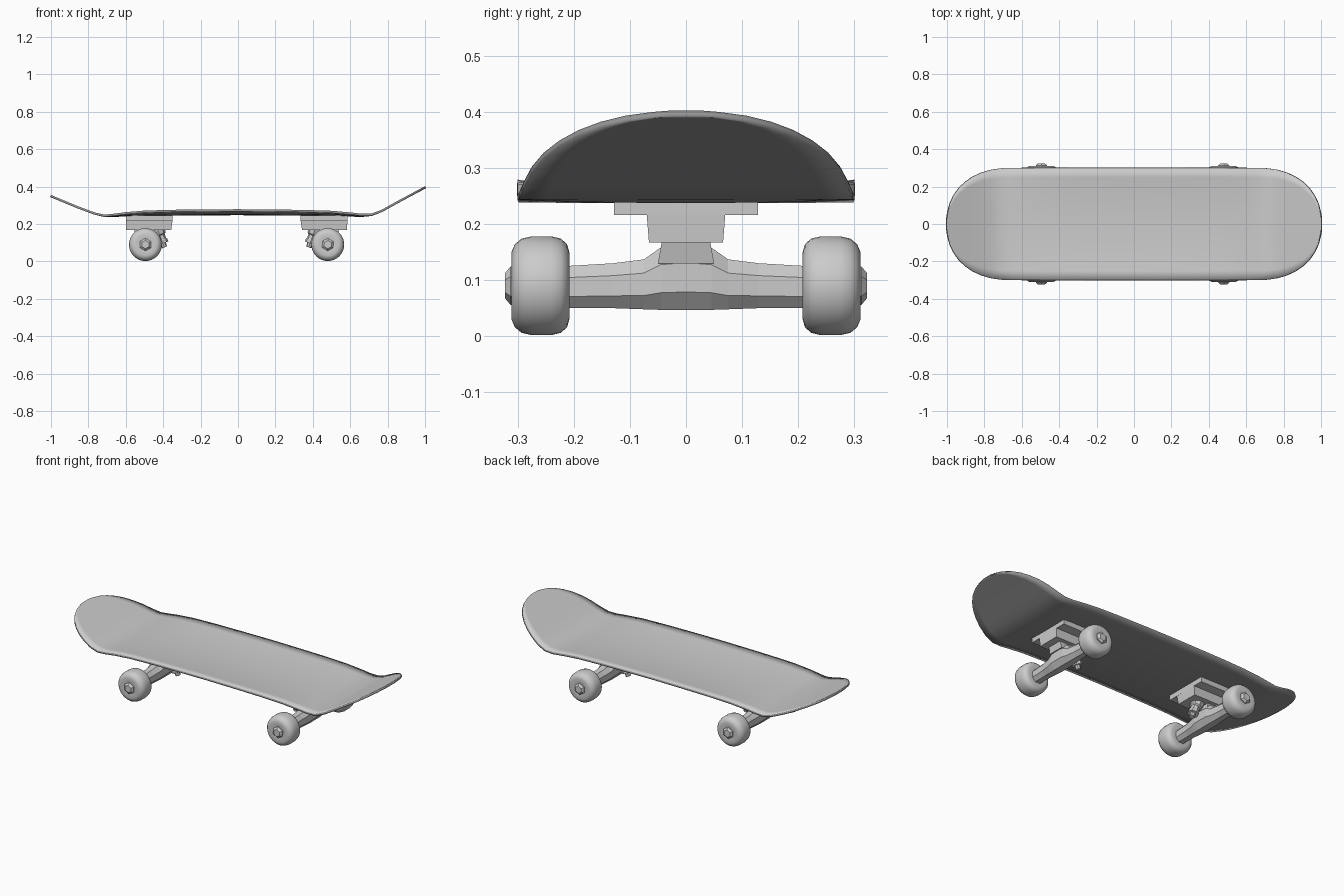
import bpy, bmesh, math
from mathutils import Vector

if "Cube" in bpy.data.objects:
    bpy.data.objects.remove(bpy.data.objects["Cube"])

SHIFT = -0.0075  # both trucks mirror about this x


def finish(name, bm, smooth=None):
    bmesh.ops.recalc_face_normals(bm, faces=bm.faces)
    me = bpy.data.meshes.new(name)
    bm.to_mesh(me)
    bm.free()
    ob = bpy.data.objects.new(name, me)
    bpy.context.collection.objects.link(ob)
    if smooth is not None:
        bpy.ops.object.select_all(action='DESELECT')
        ob.select_set(True)
        bpy.context.view_layer.objects.active = ob
        bpy.ops.object.shade_smooth_by_angle(angle=math.radians(smooth))
    return ob


def loft(name, rings, smooth=None):
    """Skin a list of equal-length rings and cap both ends."""
    bm = bmesh.new()
    rows = [[bm.verts.new(p) for p in r] for r in rings]
    n = len(rows[0])
    for a, b in zip(rows, rows[1:]):
        for i in range(n):
            j = (i + 1) % n
            bm.faces.new((a[i], a[j], b[j], b[i]))
    bm.faces.new(rows[0])
    bm.faces.new(rows[-1])
    return finish(name, bm, smooth)


def circle(c, axis, r, n, phase=0.0):
    """Ring of n points around an axis lying in any direction."""
    axis = Vector(axis).normalized()
    u = axis.orthogonal().normalized()
    v = axis.cross(u)
    return [Vector(c) + r * (math.cos(a) * u + math.sin(a) * v)
            for a in (phase + 2 * math.pi * i / n for i in range(n))]


def rect(x0, x1, y, z):
    return [(x0, -y, z), (x1, -y, z), (x1, y, z), (x0, y, z)]


def interp(pts, x):
    for (x0, z0), (x1, z1) in zip(pts, pts[1:]):
        if x <= x1:
            return z0 + (z1 - z0) * (x - x0) / (x1 - x0)
    return pts[-1][1]


# Deck: kicked nose and tail, rounded ends, shallow concave across the width
SPINE = [(-1, .355), (-.85, .293), (-.75, .256), (-.7, .247), (-.65, .25),
         (-.55, .256), (0, .259), (.55, .255), (.64, .249), (.7, .25),
         (.76, .272), (.85, .322), (1, .402)]


def half_width(x):
    u = min(1, max(0, abs(x) - .66) / .34)
    return max(.03, .3 * (1 - u ** 2.2) ** (1 / 2.2))


ends = [.66 + .34 * math.sin(math.radians(a)) for a in range(0, 91, 9)]
mid = [-.6, -.5, -.35, -.18, 0, .18, .35, .5, .6]
xs = [-x for x in reversed(ends)] + mid + ends
COLS = 12
bm = bmesh.new()
grid = []
for x in xs:
    bowl = .02 * max(0, 1 - (x / .72) ** 4)
    row = []
    for i in range(COLS + 1):
        t = -1 + 2 * i / COLS
        row.append(bm.verts.new((x, t * half_width(x), interp(SPINE, x) + bowl * t * t)))
    grid.append(row)
for a, b in zip(grid, grid[1:]):
    for i in range(COLS):
        bm.faces.new((a[i], b[i], b[i + 1], a[i + 1]))
deck = finish("deck", bm, 30)
if deck.data.polygons[len(deck.data.polygons) // 2].normal.z < 0:
    deck.data.flip_normals()
for name, g in (("deck_top", .8), ("deck_underside", .3)):
    m = bpy.data.materials.new(name)
    m.diffuse_color = (g, g, g, 1)
    m.use_nodes = True
    m.node_tree.nodes["Principled BSDF"].inputs["Base Color"].default_value = m.diffuse_color
    deck.data.materials.append(m)
sol = deck.modifiers.new("thickness", 'SOLIDIFY')
sol.thickness = .012
sol.offset = -1
sol.material_offset = 1
sol.material_offset_rim = 1

# Wheel cross-section: (y, radius)
WHEEL = [(.209, .04), (.208, .06), (.212, .074), (.223, .084), (.24, .088),
         (.275, .088), (.293, .084), (.305, .074), (.311, .06), (.308, .04)]
# Hanger sections: (y, half depth, bottom z, top z)
HANGER = [(.215, .034, .05, .125), (.13, .036, .05, .13), (.075, .042, .048, .137),
          (.045, .046, .047, .158), (0, .046, .047, .163)]


def hanger_ring(y, s, x, h, lo, hi):
    zm, hz = (lo + hi) / 2, (hi - lo) / 2
    oct_pts = [(1, .45), (.45, 1), (-.45, 1), (-1, .45),
               (-1, -.45), (-.45, -1), (.45, -1), (1, -.45)]
    return [(x + s * h * a, y, zm + hz * b) for a, b in oct_pts]


for s, end in ((-1, "rear"), (1, "front")):
    def X(x):
        return s * x + SHIFT

    # Mounting plate and the narrower block below it
    loft(end + "_baseplate", [rect(X(.3425), X(.5925), .128, z) for z in (.216, .245)])
    loft(end + "_plate_block", [rect(X(.35), X(.59), .066, .167),
                                rect(X(.3425), X(.5925), .07, .217)])

    # Axle housing with raised centre
    secs = [(-y, h, a, b) for y, h, a, b in HANGER] + \
           [(y, h, a, b) for y, h, a, b in reversed(HANGER[:-1])]
    loft(end + "_hanger", [hanger_ring(y, s, X(.4875), h, a, b) for y, h, a, b in secs])
    loft(end + "_pivot", [rect(X(.45), X(.54), .05, .13), rect(X(.46), X(.55), .042, .175)])

    # Slanted kingpin with bushing and nut
    top, tip = Vector((X(.425), 0, .18)), Vector((X(.385), 0, .075))
    d = tip - top
    loft(end + "_kingpin", [circle(top + d * f, d, r, 8) for f, r in
                            ((0, .04), (.35, .034), (.4, .026), (.6, .026), (.65, .03),
                             (.8, .03), (.8, .016), (1, .014))])

    # Wheels and axle nuts on both sides
    for k, side in ((-1, "near"), (1, "far")):
        c = (X(.4875), 0, .09)
        loft(f"{end}_{side}_wheel",
             [circle((c[0], k * y, c[2]), (0, 1, 0), r, 32) for y, r in WHEEL], 40)
        loft(f"{end}_{side}_axle_nut",
             [circle((c[0], k * y, c[2]), (0, 1, 0), r, 6, .3) for y, r in
              ((.29, .034), (.313, .034), (.323, .022))])
